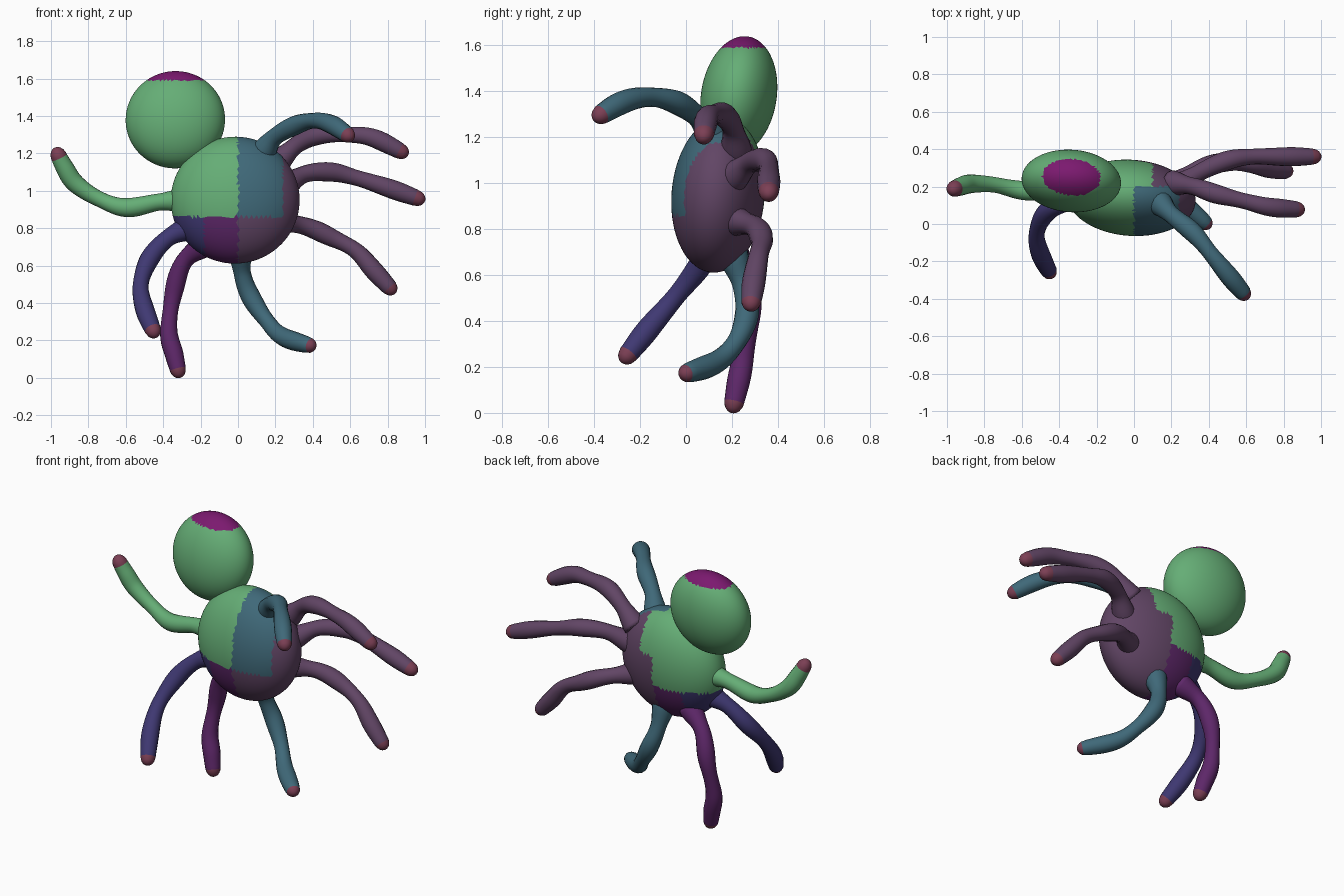
import bpy, bmesh
from math import radians, sin, cos, pi, sqrt
from mathutils import Vector, Matrix

if "Cube" in bpy.data.objects:
    bpy.data.objects.remove(bpy.data.objects["Cube"])

def mat(name, r, g, b):
    m = bpy.data.materials.new(name)
    m.diffuse_color = (r, g, b, 1)
    m.use_nodes = True
    m.node_tree.nodes["Principled BSDF"].inputs["Base Color"].default_value = m.diffuse_color
    return m

GREEN = mat("green", 0.13, 0.42, 0.18)
TEAL = mat("teal", 0.05, 0.14, 0.19)
MAUVE = mat("mauve", 0.12, 0.06, 0.13)
PURPLE = mat("purple", 0.11, 0.02, 0.14)
INDIGO = mat("indigo", 0.05, 0.04, 0.17)
MAGENTA = mat("magenta", 0.2, 0.01, 0.16)
TIP = mat("tip", 0.2, 0.05, 0.09)

def finish(bm, name, mats):
    bmesh.ops.recalc_face_normals(bm, faces=bm.faces)
    for f in bm.faces:
        f.smooth = True
    me = bpy.data.meshes.new(name)
    bm.to_mesh(me)
    bm.free()
    for m in mats:
        me.materials.append(m)
    ob = bpy.data.objects.new(name, me)
    bpy.context.collection.objects.link(ob)
    return ob

def ellipsoid(name, centre, radii, tilt, mats, pick):
    """Flattened ball; pick(point) chooses the colour patch of each face."""
    bm = bmesh.new()
    bmesh.ops.create_icosphere(bm, subdivisions=5, radius=1)
    m = (Matrix.Translation(centre) @ Matrix.Rotation(radians(-4), 4, 'Z')
         @ Matrix.Rotation(radians(tilt), 4, 'X') @ Matrix.Diagonal((*radii, 1)))
    bmesh.ops.transform(bm, matrix=m, verts=bm.verts)
    for f in bm.faces:
        f.material_index = pick(f.calc_center_median())
    return finish(bm, name, mats)

def spline(pts, per=8):
    """Catmull-Rom samples through the points."""
    p = [Vector(q) for q in pts]
    p = [2 * p[0] - p[1]] + p + [2 * p[-1] - p[-2]]
    out = []
    for a, b, c, d in zip(p, p[1:], p[2:], p[3:]):
        for k in range(per):
            t = k / per
            out.append(0.5 * (2 * b + (c - a) * t + (2 * a - 5 * b + 4 * c - d) * t * t
                              + (3 * b - a - 3 * c + d) * t ** 3))
    return out + [p[-2]]

# thickness along a limb: flared root, narrow knee, fuller end
PROFILE = [(0, .068), (.18, .046), (.35, .052), (.55, .042), (.8, .051), (1, .042)]

def thickness(t):
    for (t0, r0), (t1, r1) in zip(PROFILE, PROFILE[1:]):
        if t <= t1:
            k = (t - t0) / (t1 - t0)
            return r0 + (r1 - r0) * k * k * (3 - 2 * k)
    return PROFILE[-1][1]

def limb(name, pts, colour, sides=16):
    path = spline(pts)
    # extra samples near the end so the tip is round
    end, prev = path[-1], path[-2]
    path = path[:-1] + [prev.lerp(end, k) for k in (.4, .7, .9, .98)]
    lens = [0]
    for a, b in zip(path, path[1:]):
        lens.append(lens[-1] + (b - a).length)
    total = lens[-1] + (end - path[-1]).length
    bm = bmesh.new()
    rings, normal = [], Vector((0.3, 1, 0.2))
    for i, p in enumerate(path):
        tan = (path[min(i + 1, len(path) - 1)] - path[max(i - 1, 0)]).normalized()
        normal = (normal - tan * normal.dot(tan)).normalized()
        side = tan.cross(normal)
        r = thickness(lens[i] / total)
        left = total - lens[i]
        if left < 0.05:
            r *= sqrt(max(0, 1 - (1 - left / 0.05) ** 2))
        rings.append([bm.verts.new(p + r * (cos(a) * normal + sin(a) * side))
                      for a in (2 * pi * k / sides for k in range(sides))])
    for i, (r0, r1) in enumerate(zip(rings, rings[1:])):
        for k in range(sides):
            j = (k + 1) % sides
            f = bm.faces.new((r0[k], r0[j], r1[j], r1[k]))
            f.material_index = int(total - lens[i] < 0.06)
    apex = bm.verts.new(end)
    for k in range(sides):
        bm.faces.new((rings[-1][k], rings[-1][(k + 1) % sides], apex)).material_index = 1
    bm.faces.new(rings[0])
    return finish(bm, name, [colour, TIP])

# body with colour patches
def body_patch(p):
    if p.z < 0.86 and p.x < 0.0:
        return 3 if p.x > -0.18 else 4
    if p.x < 0.0:
        return 0
    if p.x < 0.24 and p.z > 0.86 and p.y < 0.2:
        return 1
    return 0 if p.z > 1.05 and p.x < 0.1 else 2

ellipsoid("body", (-0.015, 0.14, 0.95), (0.345, 0.202, 0.34), -5,
          [GREEN, TEAL, MAUVE, PURPLE, INDIGO], body_patch)

# head with dark crown
ellipsoid("head", (-0.335, 0.23, 1.38), (0.266, 0.164, 0.262), -9,
          [GREEN, MAGENTA], lambda p: int(p.z > 1.59))

# eight limbs, listed clockwise from the raised arm
limb("raised_arm", [(-.27, .16, .95), (-.42, .17, .94), (-.6, .18, .91), (-.75, .21, .96),
                    (-.87, .215, 1.04), (-.93, .2, 1.13), (-.98, .18, 1.23)], GREEN)
limb("front_left_leg", [(-.24, .14, .81), (-.37, .11, .75), (-.47, .06, .64), (-.52, -.05, .5),
                        (-.5, -.16, .37), (-.44, -.28, .22)], INDIGO)
limb("lower_left_leg", [(-.17, .2, .72), (-.29, .25, .62), (-.345, .28, .45), (-.37, .25, .25),
                        (-.34, .225, .12), (-.31, .2, 0)], PURPLE)
limb("lower_right_leg", [(.01, .2, .7), (.025, .25, .55), (.07, .265, .43), (.15, .22, .31),
                         (.24, .13, .22), (.41, -.02, .165)], TEAL)
limb("right_leg_low", [(.2, .2, .84), (.36, .3, .81), (.5, .33, .75), (.63, .315, .68),
                       (.73, .295, .57), (.84, .28, .45)], MAUVE)
limb("right_leg_middle", [(.24, .2, 1.02), (.36, .28, 1.09), (.5, .34, 1.1), (.63, .36, 1.07),
                          (.79, .36, 1.02), (1, .36, .945)], MAUVE)
limb("right_leg_high", [(.2, .22, 1.14), (.32, .2, 1.25), (.44, .16, 1.3), (.6, .12, 1.3),
                        (.73, .09, 1.28), (.91, .075, 1.19)], MAUVE)
limb("front_right_leg", [(.13, .12, 1.2), (.2, .05, 1.29), (.32, -.05, 1.355), (.42, -.17, 1.375),
                         (.51, -.28, 1.35), (.61, -.4, 1.28)], TEAL)
